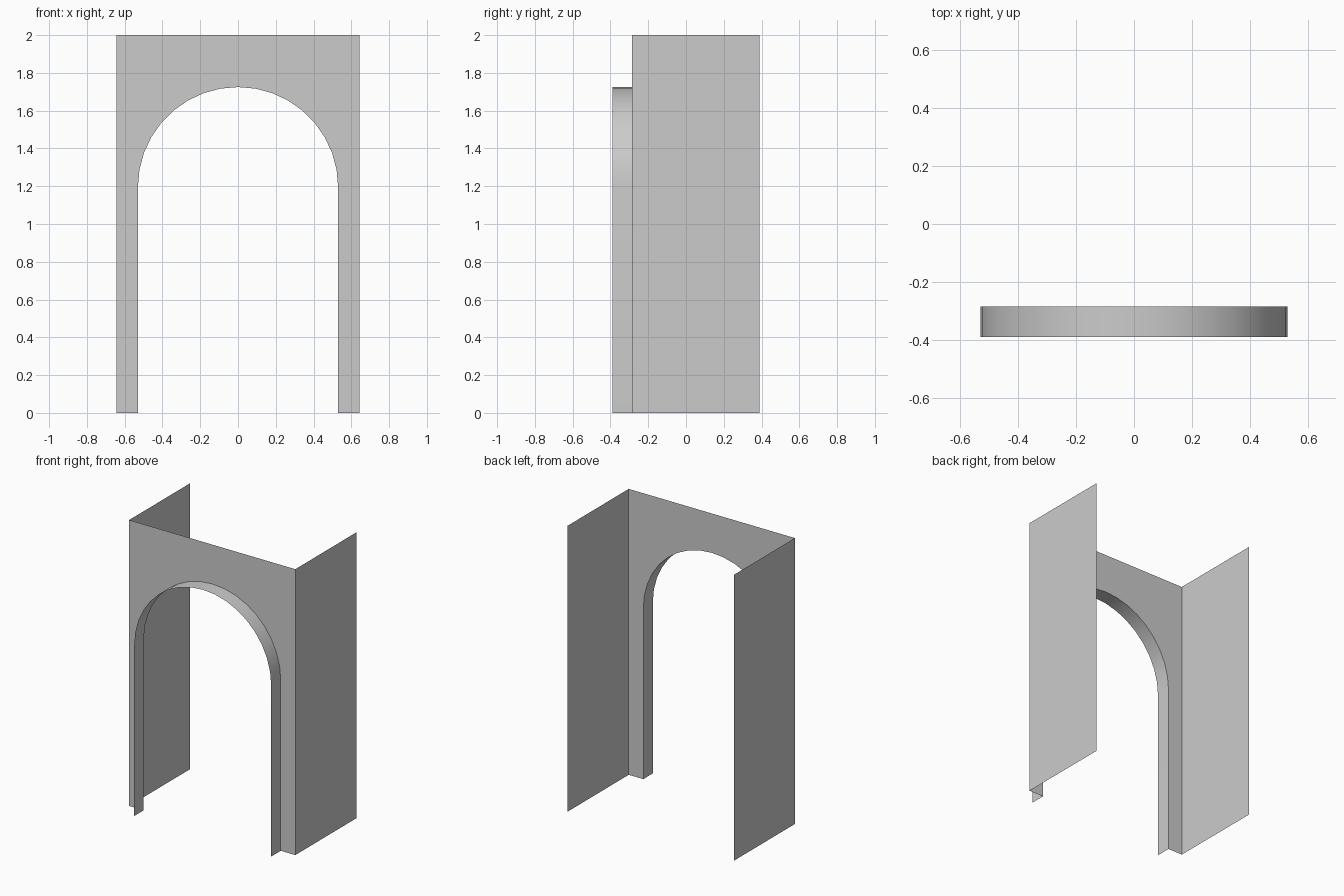
import bpy
import bmesh
from math import cos, sin, pi, radians

cube = bpy.data.objects.get("Cube")
if cube:
    bpy.data.objects.remove(cube, do_unlink=True)

HALF_W, HEIGHT = 0.643, 2.0
WALL_Y, LIP_Y, BACK_Y = -0.285, -0.39, 0.39
RADIUS, SPRING = 0.53, 1.195
SEGMENTS = 18

grey = bpy.data.materials.new("plain grey")
grey.use_nodes = True
colour = (0.6, 0.6, 0.6, 1)
grey.diffuse_color = colour
grey.node_tree.nodes["Principled BSDF"].inputs["Base Color"].default_value = colour


def finish(name, bm):
    mesh = bpy.data.meshes.new(name)
    bm.to_mesh(mesh)
    bm.free()
    mesh.materials.append(grey)
    obj = bpy.data.objects.new(name, mesh)
    bpy.context.collection.objects.link(obj)
    return obj


def strip(name, outline, y_front=None, y_back=None):
    """Sweep an open (x, z) outline between two depths as a thin sheet."""
    bm = bmesh.new()
    front = [bm.verts.new((x, y_front, z)) for x, z in outline]
    back = [bm.verts.new((x, y_back, z)) for x, z in outline]
    for i in range(len(outline) - 1):
        bm.faces.new((front[i], front[i + 1], back[i + 1], back[i]))
    return finish(name, bm)


# Opening outline: up the right jamb, over the round arch, down the left jamb
arch = [(-RADIUS * cos(pi * i / SEGMENTS), SPRING + RADIUS * sin(pi * i / SEGMENTS))
        for i in range(SEGMENTS + 1)]
opening = [(-RADIUS, 0), *arch, (RADIUS, 0)]

# Front wall with the opening cut through it
bm = bmesh.new()
frame = opening + [(HALF_W, 0), (HALF_W, HEIGHT), (-HALF_W, HEIGHT), (-HALF_W, 0)]
wall = bm.faces.new([bm.verts.new((x, WALL_Y, z)) for x, z in frame])
wall.normal_update()
if wall.normal.y > 0:
    wall.normal_flip()
bmesh.ops.triangulate(bm, faces=[wall])
finish("front_wall", bm)

# Arch lining that projects forward from the wall
lining = strip("arch_lining", opening, LIP_Y, WALL_Y)
bpy.ops.object.select_all(action="DESELECT")
lining.select_set(True)
bpy.context.view_layer.objects.active = lining
bpy.ops.object.shade_smooth_by_angle(angle=radians(30))

# Side walls running back from the front wall
strip("right_side_wall", [(-HALF_W, HEIGHT), (-HALF_W, 0)], WALL_Y, BACK_Y)
strip("left_side_wall", [(HALF_W, 0), (HALF_W, HEIGHT)], WALL_Y, BACK_Y)
